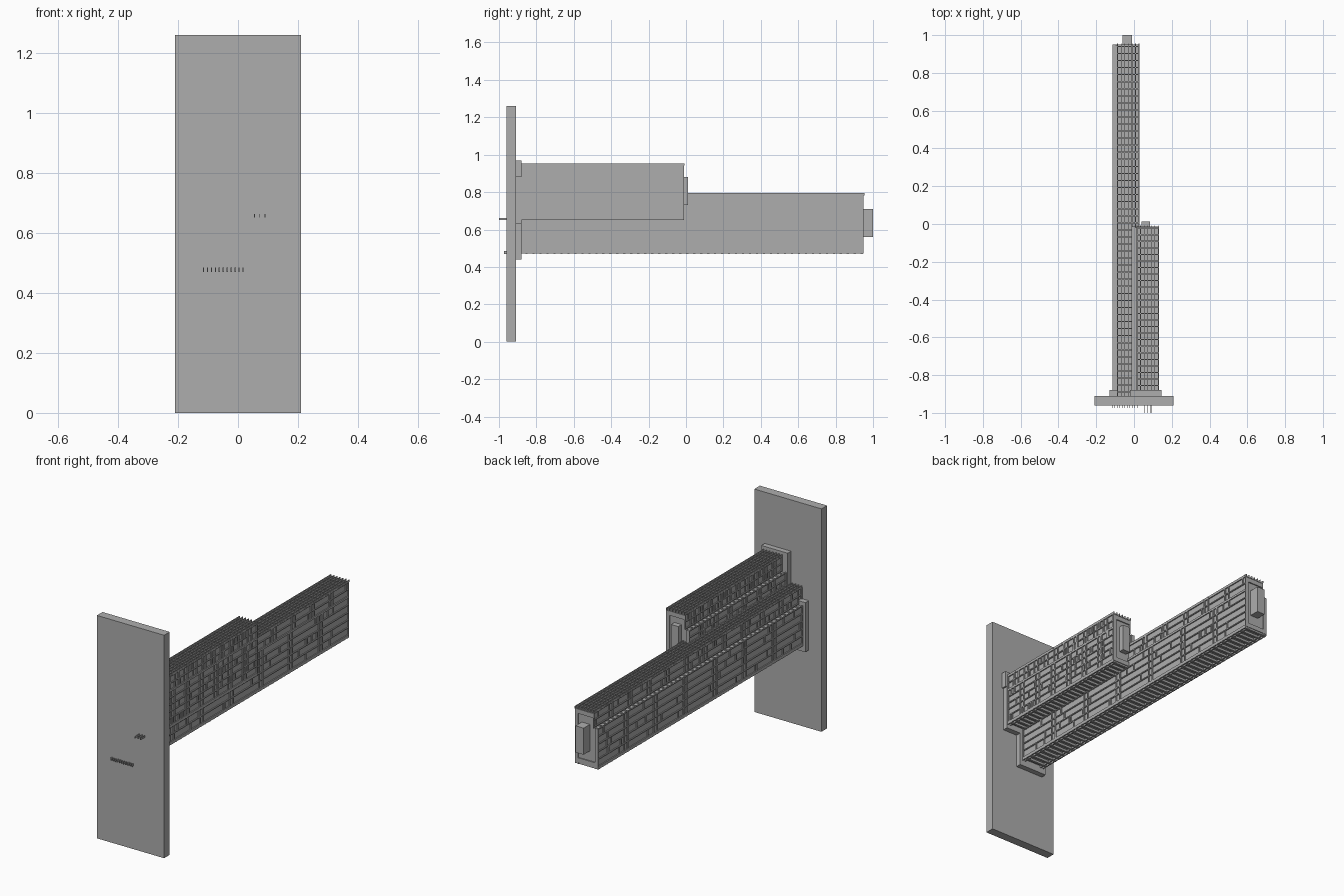
import bpy, bmesh, random
from mathutils import Matrix, Vector

random.seed(4)
old = bpy.data.objects.get("Cube")
if old:
    bpy.data.objects.remove(old, do_unlink=True)

grey = bpy.data.materials.new("plain grey")
grey.use_nodes = True
grey.diffuse_color = (0.42, 0.42, 0.42, 1)
grey.node_tree.nodes["Principled BSDF"].inputs["Base Color"].default_value = (0.42, 0.42, 0.42, 1)


def part(name, boxes):
    """One object from boxes given as (x0, x1, y0, y1, z0, z1)."""
    bm = bmesh.new()
    for x0, x1, y0, y1, z0, z1 in boxes:
        size = Matrix.Diagonal((x1 - x0, y1 - y0, z1 - z0, 1))
        mid = Vector((x0 + x1, y0 + y1, z0 + z1)) / 2
        bmesh.ops.create_cube(bm, size=1, matrix=Matrix.Translation(mid) @ size)
    mesh = bpy.data.meshes.new(name)
    bm.to_mesh(mesh)
    bm.free()
    mesh.materials.append(grey)
    obj = bpy.data.objects.new(name, mesh)
    bpy.context.collection.objects.link(obj)


def spread(a, b, n):
    return [a + (b - a) * i / (n - 1) for i in range(n)]


FRONT = -0.91
RIB = 0.006    # rib depth
W = 0.003      # half rib width


def wall_ribs(xa, xb, y0, y1, z0, z1, rows, seams):
    """Long rails, full seams in pairs and short studs between rails."""
    levels = spread(z0 + W, z1 - W, rows)
    boxes = [(xa, xb, y0, y1, z - W, z + W) for z in levels]
    for y in spread(y0 + W, y1 - W, seams):
        for yy in (y, min(y + 0.03, y1 - W)):
            boxes.append((xa, xb, yy - W, yy + W, z0, z1))
    for lo, hi in zip(levels, levels[1:]):
        for i in range(seams):
            y = random.uniform(y0 + 0.02, y1 - 0.02)
            boxes.append((xa, xb, y - W, y + W, lo, hi))
    return boxes


def beam(name, x0, x1, y1, z0, step, z1, slats):
    """Stepped beam: wide lower body, narrower upper body, ribbed all round."""
    ledge = x0 + 0.025
    part(name + "_core", [
        (x0 + RIB, x1 - RIB, FRONT, y1 - RIB, z0 + 0.012, step - RIB),
        (ledge + RIB, x1 - RIB, FRONT, y1 - RIB, step - 0.01, z1 - 0.01)])

    # Panel ribs on both flanks
    part(name + "_left_ribs",
         wall_ribs(x1 - RIB, x1, FRONT, y1, z0 + 0.012, step, 6, 8)
         + wall_ribs(x1 - RIB, x1, FRONT, y1, step, z1 - 0.005, 3, 12))
    part(name + "_right_ribs",
         wall_ribs(x0, x0 + RIB, FRONT, y1, z0 + 0.012, step, 6, 8)
         + wall_ribs(ledge, ledge + RIB, FRONT, y1, step, z1 - 0.005, 3, 12))

    # Cross slats on the roof, the ledge and the underside
    ys = spread(FRONT + 0.02, y1 - 0.01, slats)
    part(name + "_roof_slats", [(ledge, x1, y - W, y + W, z1 - 0.01, z1) for y in ys])
    part(name + "_ledge_slats", [(x0, ledge + RIB, y - W, y + W, step - RIB, step) for y in ys])
    part(name + "_bottom_rungs", [(x0, x1, y - 0.006, y + 0.006, z0, z0 + 0.012) for y in ys])

    # Lengthwise bars with ends that stick out
    part(name + "_roof_bars", [(x - 0.002, x + 0.002, FRONT, y1 + 0.005, z1 - 0.008, z1 + 0.004)
                               for x in spread(ledge + W, x1 - W, 7)])
    part(name + "_bottom_bars", [(x - W, x + W, FRONT, y1, z0 + 0.001, z0 + 0.012)
                                 for x in (x0 + W, x0 + 0.02, x1 - 0.02, x1 - W)])

    # Frame round the free end
    part(name + "_end_frame", [
        (x0, x0 + 0.02, y1 - RIB, y1, z0 + 0.01, step),
        (x1 - 0.02, x1, y1 - RIB, y1, z0 + 0.01, z1 - 0.01),
        (x0, x1, y1 - RIB, y1, z0 + 0.01, z0 + 0.035),
        (ledge, x1, y1 - RIB, y1, z1 - 0.035, z1 - 0.01)])


# Mounting plate
part("wall_plate", [(-0.21, 0.21, -0.96, FRONT, 0, 1.26)])

# Two beams side by side, the short one higher
beam("long_beam", -0.115, 0.03, 0.95, 0.47, 0.70, 0.79, 50)
beam("short_beam", -0.012, 0.132, -0.012, 0.65, 0.86, 0.95, 26)

# Blocks on the free ends
part("long_end_block", [(-0.06, -0.01, 0.94, 1.0, 0.56, 0.71)])
part("short_end_block", [(0.04, 0.085, -0.02, 0.012, 0.73, 0.88)])

# Collars where the beams meet the plate
part("collars", [
    (-0.13, 0.045, FRONT, -0.88, 0.44, 0.635),
    (-0.13, 0.0, FRONT, -0.88, 0.635, 0.72),
    (-0.02, 0.135, FRONT, -0.88, 0.63, 0.88),
    (-0.02, 0.145, FRONT, -0.88, 0.88, 0.97)])

# Bar ends that poke through the plate
part("lower_bar_ends", [(x - 0.002, x + 0.002, -0.973, -0.95, 0.47, 0.484)
                        for x in spread(-0.115, 0.017, 11)])
part("upper_bar_ends", [(x - 0.0015, x + 0.0015, -1.0, -0.95, 0.651, 0.662)
                        for x in spread(0.055, 0.09, 3)])
